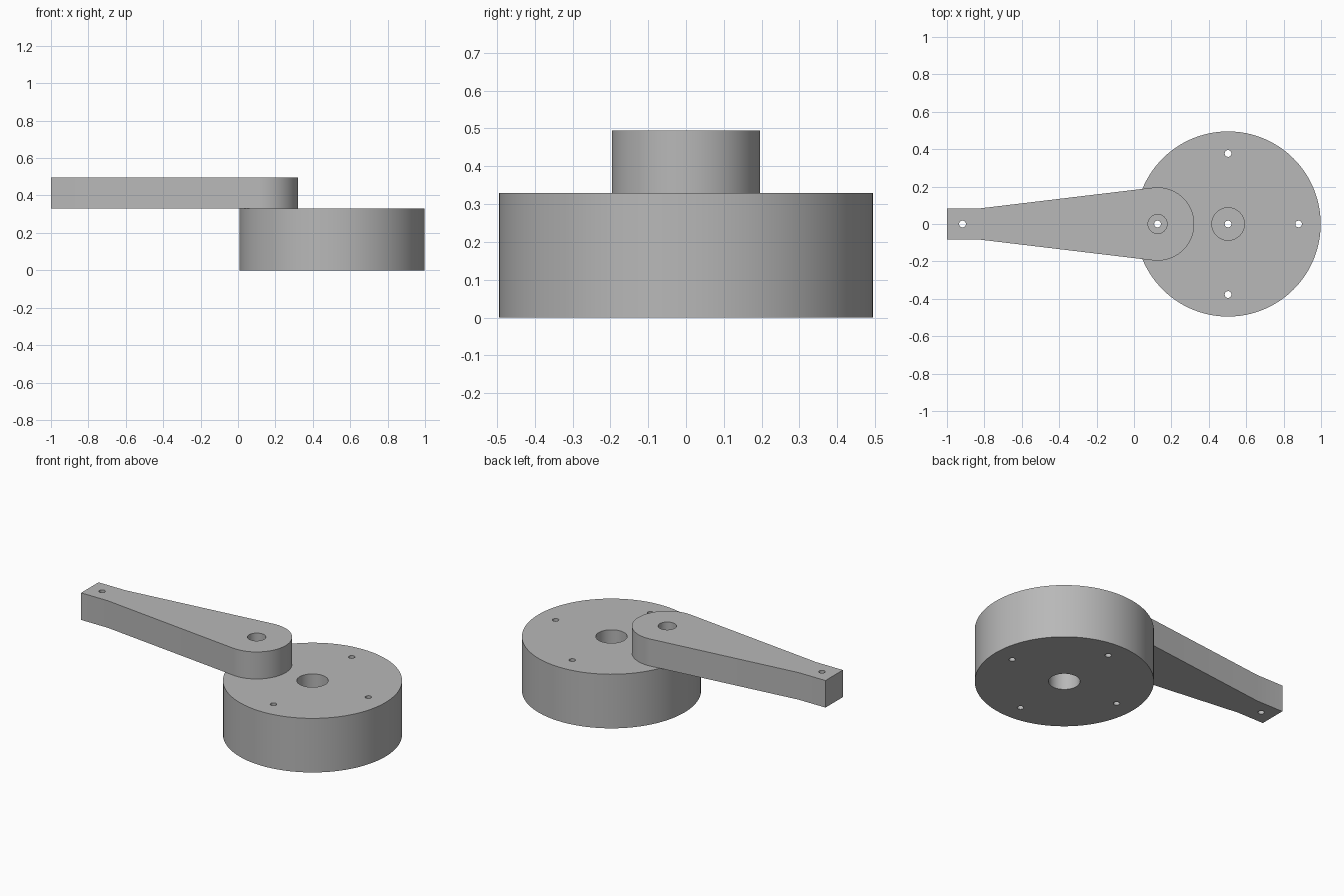
import bpy, bmesh, math
from mathutils import Vector

cube = bpy.data.objects.get("Cube")
if cube:
    bpy.data.objects.remove(cube, do_unlink=True)

# Shared material
grey = bpy.data.materials.new("plain grey")
grey.use_nodes = True
colour = (0.48, 0.48, 0.48, 1)
grey.diffuse_color = colour
grey.node_tree.nodes["Principled BSDF"].inputs["Base Color"].default_value = colour

WHEEL_X, WHEEL_R, WHEEL_TOP = 0.503, 0.495, 0.33
ARM_X, ARM_R, ARM_TOP = 0.126, 0.196, 0.495
PIN_R = 0.018


def arc(x, y, radius, start, end, count):
    return [(x + radius * math.cos(start + (end - start) * i / count),
             y + radius * math.sin(start + (end - start) * i / count))
            for i in range(count + 1)]


def circle(x, y, radius, count):
    return arc(x, y, radius, 0, math.tau, count)[:-1]


def prism(name, outline, bottom, top):
    """Extrude a flat outline between two heights."""
    bm = bmesh.new()
    face = bm.faces.new([bm.verts.new((x, y, bottom)) for x, y in outline])
    moved = bmesh.ops.extrude_face_region(bm, geom=[face])["geom"]
    bmesh.ops.translate(bm, vec=(0, 0, top - bottom),
                        verts=[v for v in moved if isinstance(v, bmesh.types.BMVert)])
    bmesh.ops.recalc_face_normals(bm, faces=bm.faces)
    mesh = bpy.data.meshes.new(name)
    bm.to_mesh(mesh)
    bm.free()
    mesh.materials.append(grey)
    obj = bpy.data.objects.new(name, mesh)
    bpy.context.collection.objects.link(obj)
    return obj


def drill(obj, x, y, radius, bottom, top, count=32):
    """Cut a round vertical hole and discard the cutter."""
    cutter = prism("hole_cutter", circle(x, y, radius, count), bottom, top)
    cutter.hide_render = True
    mod = obj.modifiers.new("hole", "BOOLEAN")
    mod.operation = "DIFFERENCE"
    mod.solver = "EXACT"
    mod.object = cutter
    bpy.context.view_layer.objects.active = obj
    bpy.ops.object.modifier_apply(modifier=mod.name)
    bpy.data.objects.remove(cutter, do_unlink=True)


def smooth(obj):
    bpy.ops.object.select_all(action="DESELECT")
    obj.select_set(True)
    bpy.context.view_layer.objects.active = obj
    bpy.ops.object.shade_smooth_by_angle(angle=math.radians(30))


# Wheel: a ring of pin holes, and a bore sunk from both sides to a thin web
wheel = prism("wheel", circle(WHEEL_X, 0, WHEEL_R, 128), 0, WHEEL_TOP)
for i in range(4):
    a = i * math.pi / 2
    drill(wheel, WHEEL_X + 0.377 * math.cos(a), 0.377 * math.sin(a), PIN_R, -0.1, 0.5)
drill(wheel, WHEEL_X, 0, 0.087, -0.1, 0.13, 48)
drill(wheel, WHEEL_X, 0, 0.087, WHEEL_TOP - 0.13, 0.5, 48)
drill(wheel, WHEEL_X, 0, PIN_R, -0.1, 0.5)
smooth(wheel)

# Crank arm: square tip, straight taper tangent to the round end
tip_end, taper_start, half = -1.0, -0.82, 0.084
to_tip = Vector((taper_start - ARM_X, half))
tangent = math.atan2(to_tip.y, to_tip.x) - math.acos(ARM_R / to_tip.length)
outline = [(taper_start, half), (tip_end, half), (tip_end, -half), (taper_start, -half)]
outline += arc(ARM_X, 0, ARM_R, -tangent, tangent, 64)
arm = prism("crank_arm", outline, WHEEL_TOP, ARM_TOP)
drill(arm, ARM_X, 0, 0.051, 0.2, 0.6, 40)
drill(arm, -0.917, 0, PIN_R, 0.2, 0.6)
smooth(arm)
